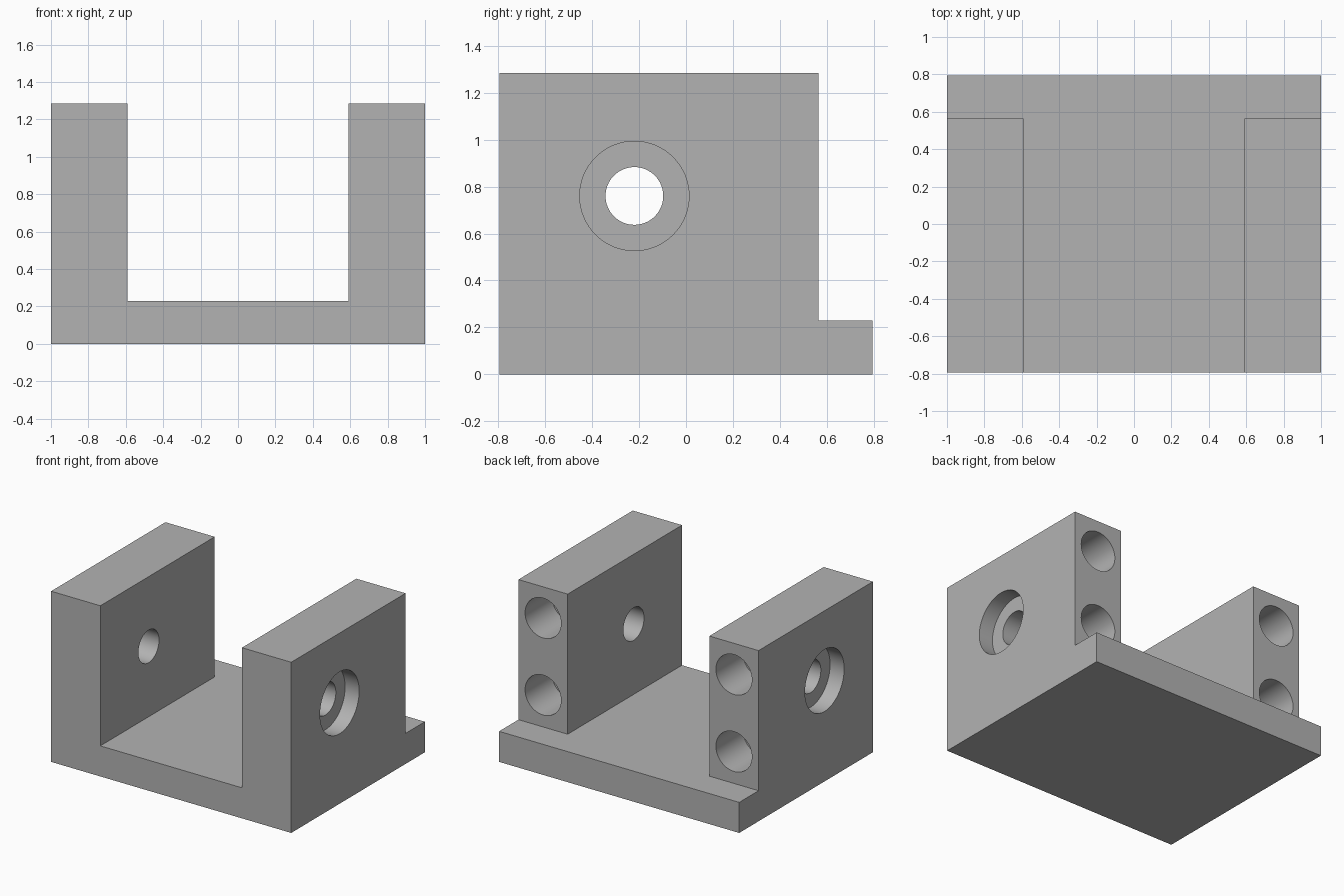
import bpy
import bmesh
import math

if "Cube" in bpy.data.objects:
    bpy.data.objects.remove(bpy.data.objects["Cube"])

BACK, WALL_BACK = 0.795, 0.565      # base back edge, wall back edge
INNER, FLOOR, TOP = 0.59, 0.23, 1.285
BORE_Y, BORE_Z = -0.22, 0.76

grey = bpy.data.materials.new("plain grey")
grey.diffuse_color = (0.45, 0.45, 0.45, 1)
grey.use_nodes = True
grey.node_tree.nodes["Principled BSDF"].inputs["Base Color"].default_value = grey.diffuse_color


def prism(name, points, z0, z1):
    """Extrude a plan outline from z0 up to z1."""
    bm = bmesh.new()
    low = [bm.verts.new((x, y, z0)) for x, y in points]
    high = [bm.verts.new((x, y, z1)) for x, y in points]
    bm.faces.new(low)
    bm.faces.new(high)
    n = len(points)
    for i in range(n):
        j = (i + 1) % n
        bm.faces.new((low[i], low[j], high[j], high[i]))
    bmesh.ops.recalc_face_normals(bm, faces=bm.faces)
    mesh = bpy.data.meshes.new(name)
    bm.to_mesh(mesh)
    bm.free()
    obj = bpy.data.objects.new(name, mesh)
    bpy.context.collection.objects.link(obj)
    return obj


def rod(name, radius, length, centre, axis):
    """Cylinder along the x or y axis."""
    turn = (0, math.pi / 2, 0) if axis == "x" else (math.pi / 2, 0, 0)
    bpy.ops.mesh.primitive_cylinder_add(vertices=64, radius=radius, depth=length,
                                        location=centre, rotation=turn)
    obj = bpy.context.object
    obj.name = name
    return obj


def cut(body, cutter):
    """Subtract the cutter from the body and remove it."""
    cutter.hide_render = True
    mod = body.modifiers.new("cut", "BOOLEAN")
    mod.operation = "DIFFERENCE"
    mod.solver = "EXACT"
    mod.object = cutter
    bpy.context.view_layer.update()
    bpy.context.view_layer.objects.active = body
    bpy.ops.object.modifier_apply(modifier=mod.name)
    bpy.data.objects.remove(cutter)


# Solid block
bracket = prism("bracket", [(-1, -BACK), (1, -BACK), (1, BACK), (-1, BACK)], 0, TOP)
bracket.data.materials.append(grey)

# Channel between the walls and the step behind them
cut(bracket, prism("channel_cutter", [
    (-INNER, -1), (INNER, -1), (INNER, WALL_BACK), (1.2, WALL_BACK),
    (1.2, 1), (-1.2, 1), (-1.2, WALL_BACK), (-INNER, WALL_BACK)], FLOOR, 2))

# Cross bore through both walls
cut(bracket, rod("bore_cutter", 0.123, 3, (0, BORE_Y, BORE_Z), "x"))

for side in (-1, 1):
    # Counterbore on the outer face
    cut(bracket, rod("counterbore_cutter", 0.233, 0.4,
                     (side * (1 - 0.117 + 0.2), BORE_Y, BORE_Z), "x"))
    # Two blind holes in the back of the wall
    for dz in (-0.29, 0.29):
        cut(bracket, rod("blind_hole_cutter", 0.15, 0.64,
                         (side * 0.795, WALL_BACK, BORE_Z + dz), "y"))

# Smooth the bores, keep the edges sharp
bpy.ops.object.select_all(action="DESELECT")
bracket.select_set(True)
bpy.context.view_layer.objects.active = bracket
bpy.ops.object.shade_smooth_by_angle(angle=math.radians(30))
